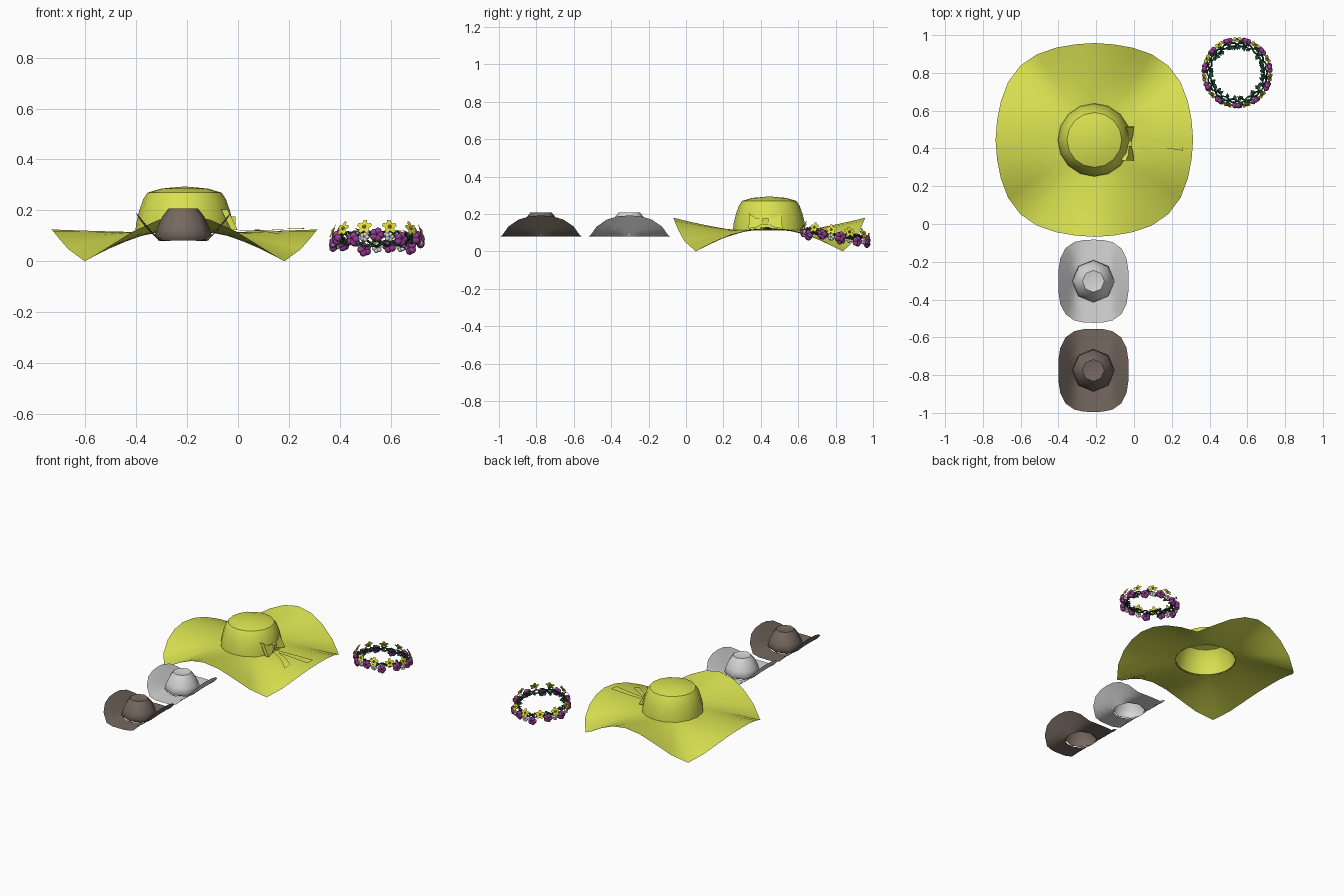
import bpy, bmesh, math, random
from mathutils import Vector, Matrix

random.seed(4)
if "Cube" in bpy.data.objects:
    bpy.data.objects.remove(bpy.data.objects["Cube"])


def material(name, rgb):
    m = bpy.data.materials.new(name)
    m.use_nodes = True
    m.diffuse_color = (*rgb, 1)
    m.node_tree.nodes["Principled BSDF"].inputs["Base Color"].default_value = (*rgb, 1)
    return m


STRAW = material("straw yellow", (0.69, 0.75, 0.08))
GREY = material("light grey felt", (0.68, 0.68, 0.68))
BROWN = material("brown felt", (0.18, 0.14, 0.115))
GREEN = material("dark leaf green", (0.012, 0.07, 0.03))
PURPLE = material("purple petal", (0.30, 0.045, 0.28))
YELLOW = material("bright yellow petal", (0.78, 0.75, 0.03))
WHITE = material("white petal", (0.72, 0.70, 0.70))
OCHRE = material("ochre flower heart", (0.30, 0.21, 0.05))


def finish(bm, name, mat, smooth=None):
    me = bpy.data.meshes.new(name)
    bmesh.ops.recalc_face_normals(bm, faces=bm.faces)
    bm.to_mesh(me)
    bm.free()
    me.materials.append(mat)
    ob = bpy.data.objects.new(name, me)
    bpy.context.collection.objects.link(ob)
    if smooth:
        bpy.ops.object.select_all(action="DESELECT")
        ob.select_set(True)
        bpy.context.view_layer.objects.active = ob
        bpy.ops.object.shade_smooth_by_angle(angle=math.radians(smooth))


def loft(name, rings, mat, cap=None, smooth=40):
    """Skin a list of closed rings; cap closes the last ring to a point."""
    bm = bmesh.new()
    rows = [[bm.verts.new(p) for p in ring] for ring in rings]
    n = len(rows[0])
    for a, b in zip(rows, rows[1:]):
        for i in range(n):
            j = (i + 1) % n
            bm.faces.new((a[i], a[j], b[j], b[i]))
    if cap:
        tip = bm.verts.new(cap)
        for i in range(n):
            bm.faces.new((rows[-1][i], rows[-1][(i + 1) % n], tip))
    finish(bm, name, mat, smooth)


def circle(cx, cy, r, z, n):
    return [(cx + r * math.cos(math.tau * i / n), cy + r * math.sin(math.tau * i / n), z)
            for i in range(n)]


# --- Wide sun hat ---
HX, HY = -0.21, 0.445


def brim_point(u, a, lift=0.0):
    """u runs from the crown (0) to the wavy outer edge (1)."""
    wave = (math.hypot(math.cos(2 * a), 0.08) - 0.08) / 0.923
    s2 = math.sin(a) ** 2
    edge_r = 0.523 - 0.01 * s2 + 0.037 * abs(math.sin(2 * a)) ** 2.8
    edge_z = (0.125 * (1 - s2) + 0.18 * s2) * wave
    r = 0.185 + (edge_r - 0.185) * u
    z = 0.115 + (edge_z - 0.115) * u ** 1.25 + lift
    return (HX + r * math.cos(a), HY + r * math.sin(a), z)


SEG = 32
loft("sun_hat_brim", [[brim_point(k / 6, math.tau * i / SEG) for i in range(SEG)]
                      for k in range(7)], STRAW, smooth=60)
crown = [(0.194, 0.112), (0.19, 0.15), (0.178, 0.2), (0.162, 0.245), (0.145, 0.27),
         (0.09, 0.286)]
loft("sun_hat_crown", [circle(HX, HY, r, z, 16) for r, z in crown], STRAW,
     cap=(HX, HY, 0.294), smooth=25)

# Bow leaning against the side of the crown: two wings and a knot
for side, label in ((1, "back"), (-1, "front")):
    bm = bmesh.new()
    wing = [(0.012, 0.15), (0.045, 0.13), (0.09, 0.122), (0.088, 0.203), (0.055, 0.18),
            (0.012, 0.172)]
    f = bm.faces.new([bm.verts.new((-0.5 * (z - 0.12), 0.425 + side * y, z)) for y, z in wing])
    ext = bmesh.ops.extrude_face_region(bm, geom=[f])
    bmesh.ops.translate(bm, vec=(-0.025, 0, 0),
                        verts=[v for v in ext["geom"] if isinstance(v, bmesh.types.BMVert)])
    finish(bm, "bow_wing_" + label, STRAW)
bm = bmesh.new()
bmesh.ops.create_cube(bm, size=1, matrix=Matrix.Translation((-0.025, 0.425, 0.16))
                      @ Matrix.Diagonal((0.03, 0.03, 0.032, 1)))
finish(bm, "bow_knot", STRAW)

# Ribbon tails lying on the brim
for label, a0, a1, reach in (("front", -0.12, -0.36, 0.62), ("back", -0.04, -0.06, 0.85)):
    bm = bmesh.new()
    prev = None
    for k in range(7):
        s = k / 6
        a = a0 + (a1 - a0) * s
        pair = [bm.verts.new(brim_point(s * reach, a + w, 0.007)) for w in (-0.06, 0.06)]
        if prev:
            bm.faces.new((prev[0], pair[0], pair[1], prev[1]))
        prev = pair
    finish(bm, "ribbon_tail_" + label, STRAW, smooth=60)


# --- Two small hats with sides rolled up ---
def small_hat(label, cy, mat):
    cx, n = -0.215, 24

    def rim(u):
        ring = []
        for i in range(n):
            a = math.tau * i / n
            c, s = math.cos(a), math.sin(a)
            k = (abs(c) ** 3 + abs(s) ** 3) ** (-1 / 3)
            x = c * (0.098 + (0.186 * k - 0.098) * u)
            y = s * (0.098 + (0.22 * k - 0.098) * u)
            roll = max(0, abs(x) - 0.094) / 0.092
            ring.append((cx + x, cy + y, 0.08 + 0.112 * roll * (1 - 0.3 * (y / 0.22) ** 2)))
        return ring

    loft(label + "_hat_brim", [rim(k / 4) for k in range(5)], mat, smooth=70)
    shape = [(0.098, 0.081), (0.112, 0.103), (0.101, 0.135), (0.083, 0.175), (0.058, 0.207)]
    loft(label + "_hat_crown", [circle(cx, cy, r, z, 8) for r, z in shape], mat,
         cap=(cx, cy, 0.196), smooth=55)


small_hat("grey", -0.303, GREY)
small_hat("brown", -0.775, BROWN)

# --- Flower wreath, tipped slightly toward the back ---
WX, WY = 0.546, 0.801


def wreath(a, r, h):
    y = WY + r * math.sin(a)
    return Vector((WX + r * math.cos(a), y, 0.09 - 0.13 * (y - WY) + h))


# Twined stems
for k in range(2):
    cu = bpy.data.curves.new("wreath_stem", "CURVE")
    cu.dimensions = "3D"
    cu.bevel_depth, cu.bevel_resolution = 0.005, 0
    sp = cu.splines.new("POLY")
    sp.points.add(71)
    sp.use_cyclic_u = True
    for i, p in enumerate(sp.points):
        a = math.tau * i / 72
        w = 11 * a + math.pi * k
        p.co = (*wreath(a, 0.15 + 0.01 * math.cos(w), 0.012 * math.sin(w)), 1)
    cu.materials.append(GREEN)
    bpy.context.collection.objects.link(bpy.data.objects.new("wreath_stem_%d" % (k + 1), cu))

# Leaves
bm = bmesh.new()
for i in range(66):
    a = math.tau * i / 66
    base = wreath(a, 0.15, random.uniform(-0.018, 0.012))
    out = Vector((math.cos(a), math.sin(a), 0)) * random.choice((-1, -0.7, 0.7))
    along = Vector((-math.sin(a), math.cos(a), 0))
    d = (out + along * random.uniform(-0.9, 0.9)
         + Vector((0, 0, random.uniform(-0.5, 0.5)))).normalized()
    side = Vector((random.uniform(-0.5, 0.5), random.uniform(-0.5, 0.5), 1)).cross(d)
    side = side.normalized() * 0.011
    mid = base + d * 0.018
    bm.faces.new([bm.verts.new(p) for p in (base, mid + side, base + d * 0.034, mid - side)])
finish(bm, "wreath_leaves", GREEN)


def blossom(bm, centre, a, size, tilt):
    """A flat five-petal star facing away from the wreath centre."""
    along = Vector((-math.sin(a), math.cos(a), 0))
    up = Vector((-math.cos(a) * tilt, -math.sin(a) * tilt, 1)).normalized()
    rim = []
    for k in range(15):
        t = math.tau * (k - 0.5) / 15 + math.pi / 2
        r = size * (0.6 if k % 3 == 2 else 1)
        rim.append(bm.verts.new(centre + r * (along * math.cos(t) + up * math.sin(t))))
    bm.faces.new(rim)


def bloom(bm, a, r, h, spread, size):
    """A round flower made of five plump petals."""
    along = Vector((-math.sin(a), math.cos(a), 0))
    for k in range(5):
        t = math.tau * k / 5
        p = wreath(a, r, h) + spread * (along * math.cos(t) + Vector((0, 0, math.sin(t))))
        bmesh.ops.create_icosphere(bm, subdivisions=2, radius=size,
                                   matrix=Matrix.Translation(p))


purple, yellow, white, hearts = (bmesh.new() for _ in range(4))
COUNT = 11
for i in range(COUNT):
    # Purple blooms, with yellow stars above and white blooms below the gaps
    a = math.tau * (i + 0.25) / COUNT
    b = a + math.pi / COUNT
    bloom(purple, a, 0.174, -0.022 if i % 2 else -0.008, 0.014, 0.015)
    blossom(yellow, wreath(b, 0.176, 0.024), b, 0.03, 0.45)
    bloom(hearts, b, 0.176, 0.024, 0.003, 0.005)
    if i % 3:
        bloom(white, b, 0.174, -0.016, 0.01, 0.01)
finish(purple, "purple_blooms", PURPLE, smooth=60)
finish(yellow, "yellow_blossoms", YELLOW)
finish(white, "white_blooms", WHITE, smooth=60)
finish(hearts, "blossom_hearts", OCHRE, smooth=60)
